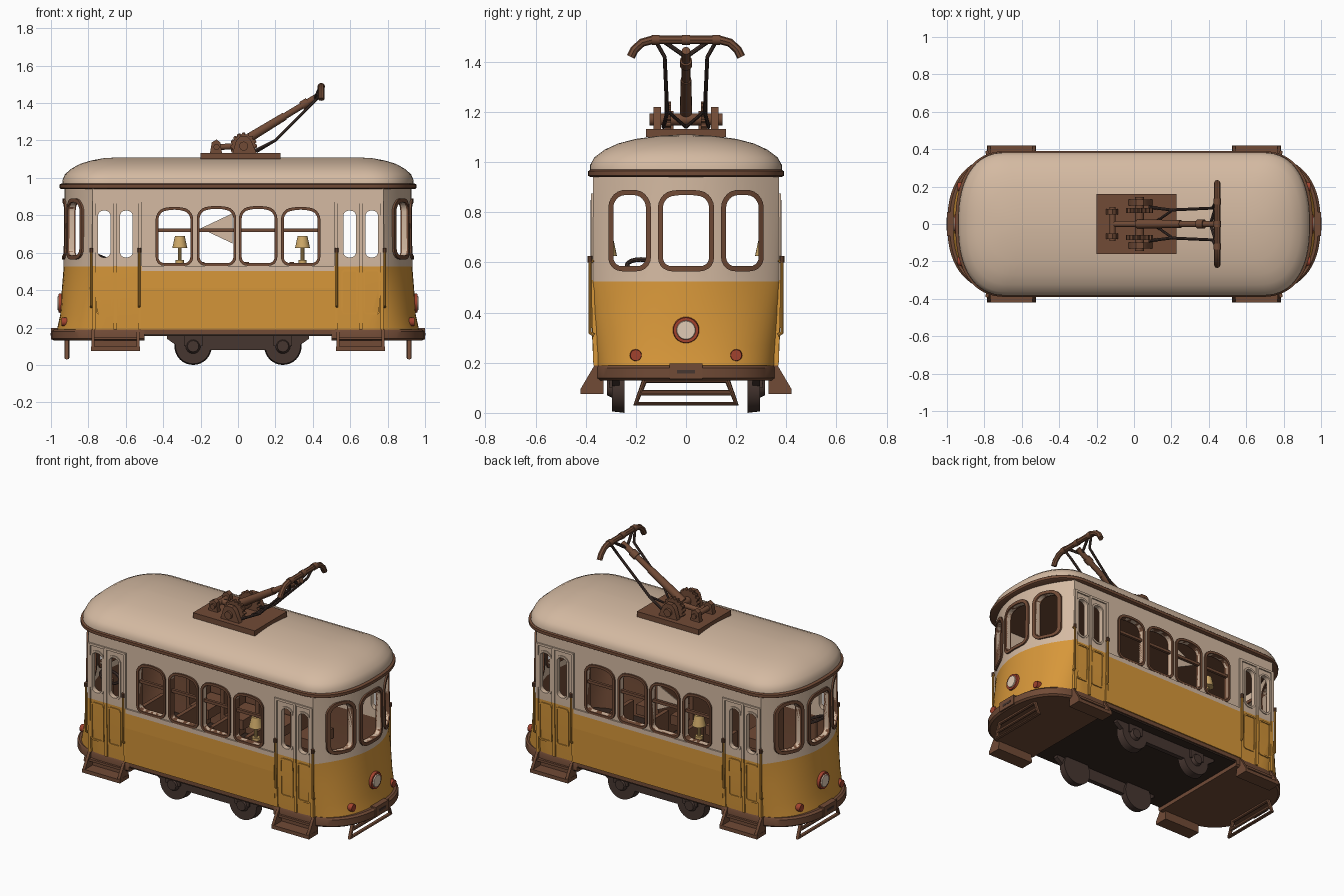
import bpy, bmesh, math
from mathutils import Vector

if "Cube" in bpy.data.objects:
    bpy.data.objects.remove(bpy.data.objects["Cube"])

def mat(name, r, g, b):
    m = bpy.data.materials.new(name)
    m.diffuse_color = (r, g, b, 1)
    m.use_nodes = True
    m.node_tree.nodes["Principled BSDF"].inputs["Base Color"].default_value = m.diffuse_color
    return m

CREAM = mat("cream", .66, .49, .36)
YELLOW = mat("yellow", .68, .31, .042)
BROWN = mat("brown", .165, .07, .037)
DARK = mat("dark_iron", .062, .037, .03)
UNDER = mat("underside", .035, .02, .014)
RED = mat("red", .36, .055, .027)
GLASS = mat("pale_glass", .75, .6, .46)
SHADE = mat("lampshade", .62, .4, .14)

X0, N, BOW = .68, 2.4, 1.1            # start of rounded ends, their squareness, bow of the end wall
# wall section: height, half width, half length, blend from rounded end to bowed end
LEVELS = [(.18, .36, .97, 0), (.27, .365, .95, .25), (.4, .37, .942, .6), (.525, .37, .932, 1), (.95, .37, .928, 1)]

# ---------- helpers ----------
def loft(name, loops, mats, closed=False, segmat=None):
    """Skin equal-length loops; cap the ends or close the sequence."""
    bm = bmesh.new()
    vs = [[bm.verts.new(p) for p in lp] for lp in loops]
    n, k = len(loops[0]), len(loops)
    for i in range(k if closed else k - 1):
        a, b = vs[i], vs[(i + 1) % k]
        for j in range(n):
            f = bm.faces.new((a[j], a[(j + 1) % n], b[(j + 1) % n], b[j]))
            f.material_index = segmat[i] if segmat else 0
    if not closed:
        bm.faces.new(vs[0])
        bm.faces.new(vs[-1])
    bmesh.ops.recalc_face_normals(bm, faces=bm.faces)
    me = bpy.data.meshes.new(name)
    bm.to_mesh(me)
    bm.free()
    for m in mats:
        me.materials.append(m)
    o = bpy.data.objects.new(name, me)
    bpy.context.collection.objects.link(o)
    return o

def box(name, m, x0, x1, y0, y1, z0, z1):
    return loft(name, [[(x0, y0, z), (x1, y0, z), (x1, y1, z), (x0, y1, z)] for z in (z0, z1)], [m])

def cyl(name, m, p0, p1, r0, r1=None, n=20, tooth=0):
    p0, p1 = Vector(p0), Vector(p1)
    q = (p1 - p0).to_track_quat('Z', 'Y')
    def ring(p, r):
        out = []
        for i in range(n):
            a, rr = 2 * math.pi * i / n, r - (tooth if i % 4 > 1 else 0)
            out.append(p + q @ Vector((rr * math.cos(a), rr * math.sin(a), 0)))
        return out
    return loft(name, [ring(p0, r0), ring(p1, r0 if r1 is None else r1)], [m])

def tube(name, m, pts, r, cyclic=False):
    cu = bpy.data.curves.new(name, 'CURVE')
    cu.dimensions, cu.bevel_depth, cu.bevel_resolution, cu.use_fill_caps = '3D', r, 2, True
    sp = cu.splines.new('POLY')
    sp.points.add(len(pts) - 1)
    for p, c in zip(sp.points, pts):
        p.co = (*c, 1)
    sp.use_cyclic_u = cyclic
    tmp = bpy.data.objects.new(name + "_path", cu)
    bpy.context.collection.objects.link(tmp)
    me = bpy.data.meshes.new_from_object(tmp.evaluated_get(bpy.context.evaluated_depsgraph_get()))
    bpy.data.objects.remove(tmp)
    me.materials.clear()
    me.materials.append(m)
    o = bpy.data.objects.new(name, me)
    bpy.context.collection.objects.link(o)
    return o

def outline(W, E, z, x0=X0, half=None, t=0):
    right = []
    for i in range(33):
        a = math.radians(-90 + 180 * i / 32)
        c, s = max(math.cos(a), 0), math.sin(a)
        y = math.copysign(W * abs(s) ** (2 / N), s)
        right.append(((1 - t) * (x0 + (E - x0) * c ** (2 / N)) + t * (E - BOW * y * y), y, z))
    if half:
        s, xs = half
        return [(s * x, y, z) for x, y, z in [(xs, -W, z)] + right + [(xs, W, z)]]
    return right + [(-x, y, z) for x, y, z in reversed(right)]

def prof(z):
    for a, b in zip(LEVELS, LEVELS[1:]):
        if z <= b[0]:
            break
    t = (z - a[0]) / (b[0] - a[0])
    return [a[i] + t * (b[i] - a[i]) for i in (1, 2, 3)]

def side(s):
    return lambda u, z, d: (u, s * (prof(z)[0] + d), z)

def end(s):
    def f(u, z, d):
        W, E, t = prof(z)
        x = (1 - t) * (X0 + (E - X0) * (1 - (abs(u) / W) ** N) ** (1 / N)) + t * (E - BOW * u * u)
        return (s * (x + d), u, z)
    return f

def pane(u0, u1, z0, z1, r=.02, arch=0, g=0):
    """Rounded rectangle with an arched top, grown by g."""
    u0, u1, z0, z1, r = u0 - g, u1 + g, z0 - g, z1 + g, r + g
    c, hw, pts = (u0 + u1) / 2, (u1 - u0) / 2, []
    for cx, cz, a0 in ((u1 - r, z0 + r, -90), (u1 - r, z1 - r, 0), (u0 + r, z1 - r, 90), (u0 + r, z0 + r, 180)):
        for i in range(6):
            a = math.radians(a0 + 18 * i)
            pts.append((cx + r * math.cos(a), cz + r * math.sin(a)))
        if a0 in (0, 180):            # extra points along the top and bottom edges
            h, z = (u1 - u0) / 2 - r, z1 if a0 == 0 else z0
            k = 1 if a0 == 0 else -1
            pts += [(c + k * h * (1 - i / 3), z) for i in range(1, 6)]
    return [(u, z + (arch * (1 - ((u - c) / hw) ** 2) if z > (z0 + z1) / 2 else 0)) for u, z in pts]

def frame(name, m, f, spec, w, d0, d1):
    inn, out = pane(*spec), pane(*spec, g=w)
    loft(name, [[f(u, z, d) for u, z in lp] for lp, d in ((inn, d0), (inn, d1), (out, d1), (out, d0))], [m], True)

def plate(name, m, f, u0, u1, z0, z1, d0, d1):
    lp = [(u0, z0), (u1, z0), (u1, z1), (u0, z1)]
    loft(name, [[f(u, z, d) for u, z in lp] for d in (d0, d1)], [m])

# ---------- walls with cut windows ----------
inner = [(z, W - .025, E - .025, t) for z, W, E, t in reversed(LEVELS)]
loops = [outline(W, E, z, t=t) for z, W, E, t in LEVELS + inner]
walls = loft("walls", loops, [CREAM, YELLOW, BROWN], True, [1, 1, 1, 0, 0, 0, 2, 2, 2, 1])
side_win = [(-.425, -.255, .545, .81, .03, .02), (-.205, -.025, .545, .815, .03, .02),
            (.02, .195, .545, .815, .03, .02), (.245, .425, .545, .81, .03, .02)]
door_win = [(s * c - .034, s * c + .034, .575, .825, .03) for s in (-1, 1) for c in (.597, .715)]
end_win = [(-.092, .092, .585, .855, .035, .015), (.16, .29, .585, .855, .035, .015), (-.29, -.16, .585, .855, .035, .015)]
cutters = [loft("cutter", [[(u, y, z) for u, z in pane(*w)] for y in (-.7, .7)], []) for w in side_win + door_win]
cutters += [loft("cutter", [[(x, u, z) for u, z in pane(*w)] for x in (-1.3, 1.3)], []) for w in end_win]
bpy.context.view_layer.objects.active = walls
for c in cutters:
    c.hide_render = True
    mod = walls.modifiers.new("cut", 'BOOLEAN')
    mod.operation, mod.solver, mod.object = 'DIFFERENCE', 'EXACT', c
    bpy.ops.object.modifier_apply(modifier=mod.name)
for c in cutters:
    bpy.data.objects.remove(c)

# ---------- roof, trim, floor ----------
roof = [(.96, .382, .94, .68), (.99, .382, .938, .68), (1.02, .365, .925, .67), (1.05, .325, .89, .66),
        (1.075, .27, .845, .64), (1.093, .2, .785, .61), (1.105, .11, .72, .6), (1.11, .03, .64, .58)]
loft("roof", [outline(W, E, z, x0) for z, W, E, x0 in roof], [CREAM])
loft("roof_trim", [outline(W, E, z) for z, W, E in ((.94, .38, .945), (.946, .39, .955), (.964, .39, .955), (.97, .383, .945))], [BROWN])
loft("ceiling", [outline(.34, .89, z, t=1) for z in (.925, .942)], [BROWN])
loft("floor", [outline(.355, .955, z) for z in (.155, .195)], [UNDER])

for s in (-1, 1):
    # end platform bumper and coupler plate
    loft("bumper", [outline(W, E, z, X0, (s, .5)) for z, W, E in
                    ((.13, .355, .985), (.14, .365, .998), (.18, .365, .998), (.19, .36, .985))], [BROWN])
    box("coupler_plate", BROWN, s * .96, s * 1.0, -.065, .065, .135, .197)
    box("coupler_slot", DARK, s * .99, s * 1.002, -.035, .035, .158, .172)
    # life guard under the end
    tube("guard", BROWN, [(s * .915, -.165, .13), (s * .915, .165, .13), (s * .915, .2, .037), (s * .915, -.2, .037)], .013, True)
    tube("guard_bar", BROWN, [(s * .915, -.18, .08), (s * .915, .18, .08)], .011)
    # lamps on the end
    cyl("headlight_ring", RED, (s * .92, 0, .33), (s * .96, 0, .33), .057, .05, 28)
    cyl("headlight_glass", GLASS, (s * .95, 0, .33), (s * .966, 0, .33), .042, .036, 28)
    for y in (-.2, .2):
        cyl("marker_light", RED, (s * .87, y, .23), (s * .943, y, .23), .029, .022)
    # end window frames
    for w in end_win:
        frame("end_window_frame", BROWN, end(s), w, .02, -.033, .01)

    # side window frames, sill and lower edge
    f = side(s)
    for w in side_win:
        frame("side_window_frame", BROWN, f, w, .015, -.033, .01)
        plate("window_bar", BROWN, f, w[0] - .005, w[1] + .005, .712, .73, -.02, -.003)
    plate("sill", CREAM, f, -.515, .515, .502, .53, -.01, .009)
    plate("side_panel", YELLOW, f, -.515, .515, .41, .502, -.01, .009)
    plate("side_panel_low", YELLOW, f, -.515, .515, .19, .41, -.01, .009)
    box("side_beam", BROWN, -.52, .52, s * .33, s * .363, .165, .19)
    for e in (-1, 1):
        # folding doors
        for c in (.597, .715):
            c *= e
            frame("door_pane_frame", CREAM, f, (c - .034, c + .034, .575, .825, .03), .012, -.02, .006)
            frame("door_panel", YELLOW, f, (c - .035, c + .035, .28, .5, .01), .01, -.01, .006)
        for c in (.523, .656, .77):
            plate("door_post", CREAM, f, e * c - .009, e * c + .009, .53, .87, -.01, .009)
            plate("door_post_low", YELLOW, f, e * c - .009, e * c + .009, .19, .53, -.01, .009)
        plate("door_header", CREAM, f, e * .647 - .132, e * .647 + .132, .862, .876, -.01, .008)
        # grab rails
        for c in (.528, .785):
            a, b = f(e * c, .31, 0), f(e * c, .61, 0)
            y = s * (abs(b[1]) + .013)
            tube("grab_rail", YELLOW, [a, (a[0], y, .32), (a[0], y, .6), b], .007)
            cyl("rail_cap", BROWN, (a[0], y, .6), (a[0], y, .625), .01, n=10)
        # boarding steps
        for c in (.535, .775):
            loft("step_cheek", [[(e * (c + d), s * y, z) for y, z in ((.33, .19), (.365, .19), (.418, .1), (.418, .075), (.33, .075))]
                                for d in (-.009, .009)], [BROWN])
        box("step_tread", BROWN, e * .525, e * .785, s * .33, s * .42, .075, .098)
        box("step_upper", BROWN, e * .535, e * .775, s * .33, s * .378, .135, .15)
        box("step_riser", BROWN, e * .535, e * .775, s * .33, s * .345, .09, .15)
        # wheels and axle boxes
        cyl("wheel", DARK, (e * .24, s * .245, .1), (e * .24, s * .295, .1), .1, .094, 32)
        cyl("wheel_hub", DARK, (e * .24, s * .295, .1), (e * .24, s * .315, .1), .04, .03, 16)
        box("axle_box", DARK, e * .19, e * .29, s * .285, s * .305, .1, .165)
    loft("truck_frame", [[(x, s * y, z) for x, z in ((-.38, .14), (-.33, .105), (-.14, .08), (.14, .08), (.33, .105), (.38, .14), (.38, .17), (-.38, .17))]
                         for y in (.265, .295)], [DARK])

# ---------- interior ----------
for s in (-1, 1):
    for x in (-.36, -.12, .12, .36):
        box("seat", BROWN, x - .07, x + .07, s * .12, s * .33, .33, .39)
        box("seat_back", BROWN, x - .085, x - .06, s * .12, s * .33, .2, .55)
    x, y = s * .328 + .017, -s * .315
    cyl("lamp_foot", SHADE, (x, y, .54), (x, y, .56), .022, n=16)
    cyl("lamp_stem", SHADE, (x, y, .56), (x, y, .64), .01, n=10)
    cyl("lamp_shade", SHADE, (x, y, .625), (x, y, .69), .04, .026, 20)
loft("pennant", [[(-.2, y, .73), (-.03, y, .65), (-.03, y, .81)] for y in (.322, .328)], [CREAM])
cyl("control_column", BROWN, (-.76, -.18, .19), (-.76, -.18, .58), .02, n=12)
tube("control_wheel", DARK, [(-.76 + .055 * math.cos(a * .3927), -.18 + .055 * math.sin(a * .3927), .59 - .022 * math.cos(a * .3927))
                             for a in range(16)], .009, True)

# ---------- current collector on the roof ----------
box("collector_base", BROWN, -.2, .228, -.16, .16, 1.1, 1.133)
for s in (-1, 1):
    loft("bearing_bracket", [[(x, s * y, z) for x, z in ((-.03, 1.13), (.1, 1.13), (.07, 1.2), (.05, 1.22), (.01, 1.22), (-.01, 1.2))]
                             for y in (.1, .13)], [BROWN])
    cyl("gear", BROWN, (.03, s * .06, 1.17), (.03, s * .085, 1.17), .072, n=64, tooth=.01)
    loft("rear_bracket", [[(x, s * y, z) for x, z in ((-.15, 1.13), (-.085, 1.13), (-.095, 1.19), (-.115, 1.205), (-.14, 1.19))]
                          for y in (.05, .08)], [BROWN])
    tube("stay_rod", DARK, [(.08, s * .09, 1.14), (.2, s * .075, 1.2), (.42, s * .085, 1.42), (.44, s * .125, 1.49)], .008)
    tube("lower_rod", DARK, [(.1, 0, 1.14), (.2, s * .07, 1.2)], .007)
    tube("head_brace", DARK, [(.41, 0, 1.42), (.44, s * .1, 1.49)], .009)
cyl("gear_shaft", BROWN, (.03, -.145, 1.17), (.03, .145, 1.17), .024, n=16)
cyl("rear_shaft", BROWN, (-.115, -.09, 1.165), (-.115, .09, 1.165), .016, n=16)
cyl("rear_link", BROWN, (-.115, 0, 1.165), (.03, 0, 1.17), .016, n=12)
cyl("arm_lower", BROWN, (.02, 0, 1.19), (.25, 0, 1.33), .025, .021, 16)
cyl("arm_upper", BROWN, (.24, 0, 1.324), (.44, 0, 1.445), .017, .017, 16)
cyl("arm_collar", BROWN, (.34, 0, 1.385), (.375, 0, 1.406), .024, n=16)
tube("collector_bow", BROWN, [(.445, y, z) for y, z in ((-.22, 1.42), (-.205, 1.45), (-.175, 1.477), (-.135, 1.488),
                              (.135, 1.488), (.175, 1.477), (.205, 1.45), (.22, 1.42))], .017)
for y in (-.12, 0, .12):
    cyl("bow_clamp", BROWN, (.445, y - .015, 1.488), (.445, y + .015, 1.488), .02, n=14)

# ---------- smooth the round parts ----------
bpy.ops.object.select_all(action='SELECT')
bpy.ops.object.shade_smooth_by_angle(angle=math.radians(35))
